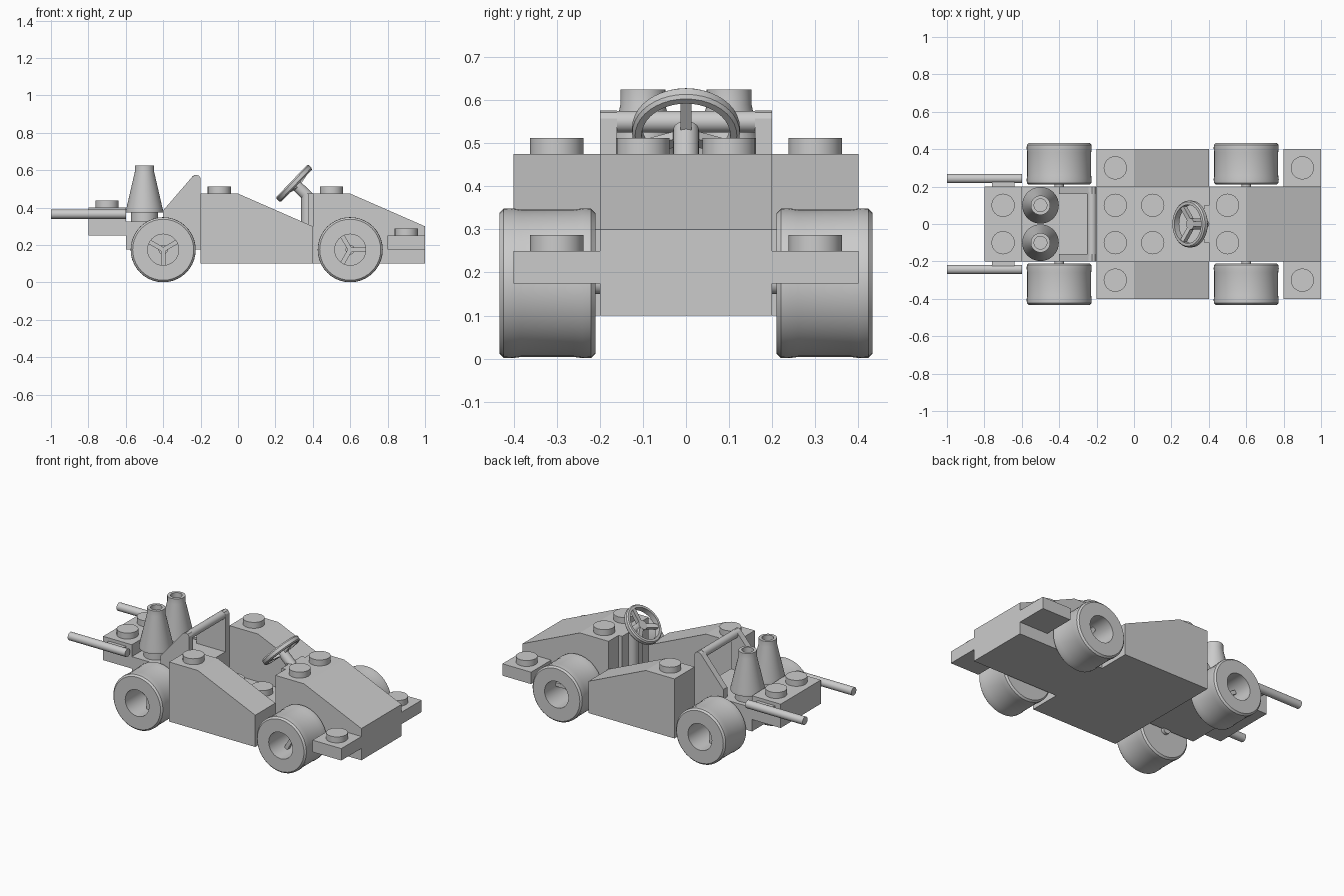
import bpy, bmesh, math
from mathutils import Vector, Matrix

cube = bpy.data.objects.get("Cube")
if cube:
    bpy.data.objects.remove(cube, do_unlink=True)

grey = bpy.data.materials.new("light_grey")
grey.use_nodes = True
grey.diffuse_color = (0.6, 0.6, 0.6, 1)
grey.node_tree.nodes["Principled BSDF"].inputs["Base Color"].default_value = (0.6, 0.6, 0.6, 1)


def finish(name, bm, smooth=False):
    bmesh.ops.recalc_face_normals(bm, faces=bm.faces)
    mesh = bpy.data.meshes.new(name)
    bm.to_mesh(mesh)
    bm.free()
    mesh.materials.append(grey)
    ob = bpy.data.objects.new(name, mesh)
    bpy.context.collection.objects.link(ob)
    if smooth:
        bpy.ops.object.select_all(action="DESELECT")
        ob.select_set(True)
        bpy.context.view_layer.objects.active = ob
        bpy.ops.object.shade_smooth_by_angle(angle=math.radians(35))
    return ob


def prism(name, outline, y0, y1):
    """Extrude an x-z outline across y."""
    bm = bmesh.new()
    face = bm.faces.new([bm.verts.new((x, y0, z)) for x, z in outline])
    out = bmesh.ops.extrude_face_region(bm, geom=[face])
    moved = [v for v in out["geom"] if isinstance(v, bmesh.types.BMVert)]
    bmesh.ops.translate(bm, verts=moved, vec=(0, y1 - y0, 0))
    return finish(name, bm)


def box(name, x0, x1, y0, y1, z0, z1):
    return prism(name, [(x0, z0), (x1, z0), (x1, z1), (x0, z1)], y0, y1)


def lathe(name, profile, place, axis=(0, 0, 1), closed=False, steps=40):
    """Spin a (radius, height) profile around an axis."""
    bm = bmesh.new()
    verts = [bm.verts.new((r, 0, h)) for r, h in profile]
    pairs = list(zip(verts, verts[1:] + verts[:1]))
    edges = [bm.edges.new(p) for p in (pairs if closed else pairs[:-1])]
    bmesh.ops.spin(bm, geom=verts + edges, cent=(0, 0, 0), axis=(0, 0, 1),
                   angle=math.tau, steps=steps)
    bmesh.ops.remove_doubles(bm, verts=bm.verts, dist=0.0002)
    turn = Vector((0, 0, 1)).rotation_difference(Vector(axis)).to_matrix().to_4x4()
    bm.transform(Matrix.Translation(place) @ turn)
    return finish(name, bm, True)


def rod(name, start, end, radius):
    start, end = Vector(start), Vector(end)
    length = (end - start).length
    profile = [(0, 0), (radius, 0), (radius, length), (0, length)]
    return lathe(name, profile, start, end - start, steps=24)


def stud(x, y, z):
    rod("stud", (x, y, z), (x, y, z + 0.0375), 0.062)


def bar(name, start, end, width, depth_axis):
    """Square bar between two points, deep along depth_axis."""
    start, end = Vector(start), Vector(end)
    along = (end - start).normalized()
    deep = Vector(depth_axis).normalized()
    side = along.cross(deep)
    frame = Matrix((side * width, deep * width, end - start)).transposed().to_4x4()
    bm = bmesh.new()
    bmesh.ops.create_cube(bm, size=1)
    bm.transform(Matrix.Translation((start + end) / 2) @ frame)
    return finish(name, bm)


# Chassis and nose
box("chassis_floor", -0.2, 0.4, -0.2, 0.2, 0.1, 0.175)
box("rear_floor", -0.6, -0.2, -0.2, 0.2, 0.175, 0.25)
box("rear_deck", -0.6, -0.2, -0.2, 0.2, 0.25, 0.325)
box("tail_block", -0.8, -0.6, -0.2, 0.2, 0.25, 0.4)
prism("nose", [(0.4, 0.1), (1, 0.1), (1, 0.3), (0.6, 0.475), (0.4, 0.475)], -0.2, 0.2)
box("dashboard", 0.375, 0.4, -0.1, 0.1, 0.175, 0.475)
rod("steering_post", (0.375, 0, 0.175), (0.375, 0, 0.475), 0.037)

# Wheel hub and tyre section, measured outward from the inner side
tyre = [(0.083, 0), (0.163, 0), (0.173, 0.01), (0.174, 0.03), (0.171, 0.05),
        (0.171, 0.173), (0.174, 0.193), (0.173, 0.213), (0.163, 0.223), (0.083, 0.223)]

for s in (-1, 1):
    # Side pods and front bumpers
    lo, hi = sorted((0.2 * s, 0.4 * s))
    prism("side_pod", [(-0.2, 0.1), (0.4, 0.1), (0.4, 0.3), (0, 0.475), (-0.2, 0.475)], lo, hi)
    box("front_bumper", 0.8, 1, lo, hi, 0.175, 0.25)
    stud(-0.1, 0.3 * s, 0.475)
    stud(0.9, 0.3 * s, 0.25)
    for x, z in ((-0.1, 0.175), (0.1, 0.175), (0.5, 0.475), (-0.7, 0.4)):
        stud(x, 0.1 * s, z)

    # Wheels with recessed three-spoke hubs
    for x, start in ((-0.4, -90), (0.6, 0)):
        lathe("tyre", tyre, (x, 0.21 * s, 0.175), (0, s, 0), closed=True)
        rod("axle", (x, 0.19 * s, 0.175), (x, 0.3 * s, 0.175), 0.025)
        rod("hub_back", (x, 0.21 * s, 0.175), (x, 0.25 * s, 0.175), 0.084)
        for k in range(3):
            a = math.radians(start + 120 * k)
            y = 0.31 * s
            tip = (x + 0.084 * math.cos(a), y, 0.175 + 0.084 * math.sin(a))
            bar("hub_spoke", (x, y, 0.175), tip, 0.024, (0, 1, 0))

    # Roll bar side panels
    lo, hi = sorted((0.16 * s, 0.2 * s))
    prism("roll_bar_side", [(-0.4, 0.325), (-0.2, 0.325), (-0.2, 0.557), (-0.209, 0.571),
                            (-0.225, 0.576), (-0.243, 0.567), (-0.4, 0.385)], lo, hi)

    # Exhaust funnels and tail rods
    lathe("exhaust_funnel", [(0, 0.31), (0.072, 0.31), (0.072, 0.375), (0.098, 0.375),
                             (0.098, 0.39), (0.052, 0.59), (0.052, 0.625), (0.034, 0.625),
                             (0.034, 0.5), (0, 0.5)], (-0.5, 0.1 * s, 0))
    rod("tail_rod", (-1, 0.243 * s, 0.365), (-0.6, 0.243 * s, 0.365), 0.025)
    box("rod_clip", -0.76, -0.64, *sorted((0.19 * s, 0.235 * s)), 0.35, 0.38)

rod("roll_bar_top", (-0.225, -0.17, 0.55), (-0.225, 0.17, 0.55), 0.025)

# Steering wheel
centre = Vector((0.3, 0, 0.53))
normal = Vector((0.72, 0, -0.69)).normalized()
uphill = Vector((0.69, 0, 0.72)).normalized()
lathe("steering_wheel", [(0.103, -0.018), (0.118, -0.018), (0.125, -0.01), (0.125, 0.01),
                         (0.118, 0.018), (0.103, 0.018)], centre, normal, closed=True)
rod("steering_column", centre, centre + normal * 0.11, 0.03)
for k in range(3):
    a = math.tau * k / 3
    out = uphill * math.cos(a) + Vector((0, 1, 0)) * math.sin(a)
    bar("steering_spoke", centre + normal * 0.02, centre + out * 0.108, 0.026, normal)
